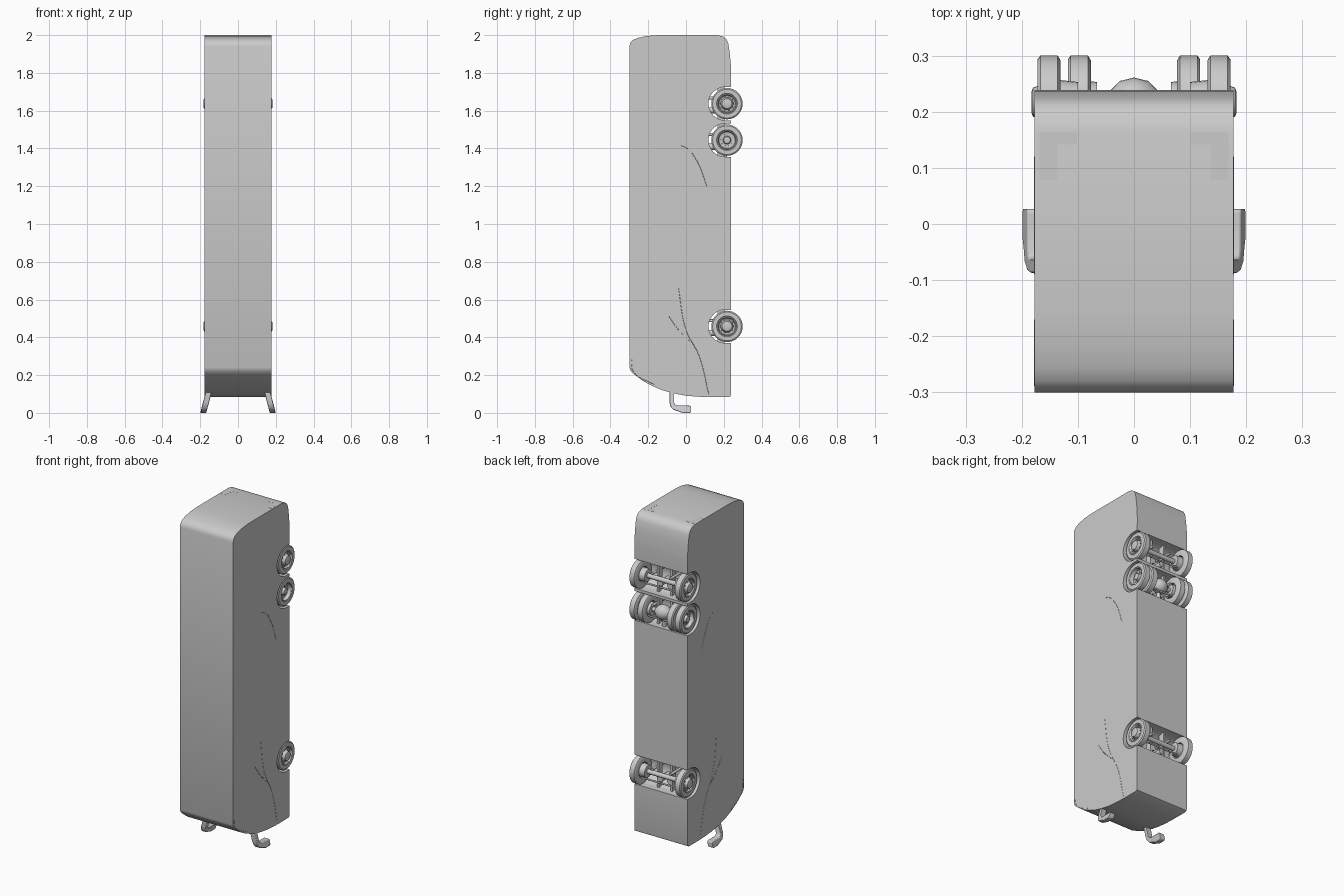
import bpy, bmesh, math
from mathutils import Vector, Matrix

if "Cube" in bpy.data.objects:
    bpy.data.objects.remove(bpy.data.objects["Cube"])

HALF = 0.177                      # half width of the body
AXLE_Y = 0.217
FRONT, DRIVE, TAG = 0.458, 1.444, 1.637


def finish(name, bm, angle=35):
    bmesh.ops.recalc_face_normals(bm, faces=bm.faces)
    me = bpy.data.meshes.new(name)
    bm.to_mesh(me)
    bm.free()
    ob = bpy.data.objects.new(name, me)
    bpy.context.collection.objects.link(ob)
    bpy.ops.object.select_all(action='DESELECT')
    ob.select_set(True)
    bpy.context.view_layer.objects.active = ob
    bpy.ops.object.shade_smooth_by_angle(angle=math.radians(angle))
    return ob


def extrude_x(name, pts, x0, x1, angle=35):
    """Prism along x from a (y, z) outline."""
    bm = bmesh.new()
    f = bm.faces.new([bm.verts.new((x0, y, z)) for y, z in pts])
    r = bmesh.ops.extrude_face_region(bm, geom=[f])
    vs = [v for v in r['geom'] if isinstance(v, bmesh.types.BMVert)]
    bmesh.ops.translate(bm, verts=vs, vec=(x1 - x0, 0, 0))
    bmesh.ops.triangulate(bm, faces=[f for f in bm.faces if len(f.verts) > 4])
    return finish(name, bm, angle)


def box(name, c, s):
    bm = bmesh.new()
    bmesh.ops.create_cube(bm, size=1, matrix=Matrix.Translation(c) @ Matrix.Diagonal((*s, 1)))
    return finish(name, bm)


def lathe_x(name, prof, y, z, side=1, seg=36):
    """Revolve (x, radius) points about an x axis through (y, z)."""
    bm = bmesh.new()
    vs = [bm.verts.new((side * x, y + r, z)) for x, r in prof]
    es = [bm.edges.new(p) for p in zip(vs, vs[1:])]
    bmesh.ops.spin(bm, geom=vs + es, cent=(0, y, z), axis=(1, 0, 0),
                   angle=2 * math.pi, steps=seg, use_merge=True)
    bmesh.ops.remove_doubles(bm, verts=bm.verts, dist=1e-5)
    return finish(name, bm)


def rod(name, a, b, r, seg=12):
    a, b = Vector(a), Vector(b)
    d = b - a
    m = Matrix.Translation((a + b) / 2) @ d.to_track_quat('Z', 'Y').to_matrix().to_4x4()
    bm = bmesh.new()
    bmesh.ops.create_cone(bm, cap_ends=True, segments=seg, radius1=r, radius2=r,
                          depth=d.length, matrix=m)
    return finish(name, bm)


def line(name, pts, r=0.0012):
    """Thin seam following a smooth path."""
    cu = bpy.data.curves.new(name, 'CURVE')
    cu.dimensions, cu.bevel_depth, cu.bevel_resolution = '3D', r, 0
    cu.resolution_u = 6
    sp = cu.splines.new('BEZIER')
    sp.bezier_points.add(len(pts) - 1)
    for bp, p in zip(sp.bezier_points, pts):
        bp.co = p
        bp.handle_left_type = bp.handle_right_type = 'AUTO'
    bpy.context.collection.objects.link(bpy.data.objects.new(name, cu))


# Body shell: side outline with the wheel arches, extruded across the width
def arch(z, r=0.088, y=0.207, n=20):
    pts = [(y + r * math.sin(math.pi * -i / n), z - r * math.cos(math.pi * i / n))
           for i in range(n + 1)]
    return [(0.238, z - r)] + pts + [(0.238, z + r)]


outline = [(-0.3, 0.24), (-0.293, 0.222), (-0.275, 0.205), (-0.23, 0.17), (-0.18, 0.143),
           (-0.12, 0.118), (-0.06, 0.102), (0.0, 0.091), (0.06, 0.086), (0.12, 0.083),
           (0.225, 0.083), (0.235, 0.088), (0.238, 0.1)]
outline += arch(FRONT) + arch(DRIVE) + arch(TAG)
outline += [(0.239, 1.8), (0.237, 1.85), (0.232, 1.9), (0.224, 1.955), (0.213, 1.98),
            (0.195, 1.993), (0.165, 2.0), (-0.15, 2.0), (-0.21, 1.995), (-0.255, 1.985),
            (-0.28, 1.975), (-0.295, 1.96), (-0.3, 1.94)]
extrude_x("body_shell", outline, -HALF, HALF)

# Wheels: x measured outward from the tyre's outer face
tyre = [(-0.041, 0.045), (-0.041, 0.075), (-0.036, 0.083), (-0.005, 0.083), (0, 0.076),
        (0, 0.055), (-0.003, 0.052)]
rim_out = [(-0.003, 0.052), (-0.001, 0.048), (-0.01, 0.043), (-0.013, 0.034), (-0.001, 0.029),
           (0.008, 0.026), (0.011, 0.018), (0.011, 0)]
rim_deep = [(-0.003, 0.052), (-0.002, 0.048), (-0.022, 0.043), (-0.026, 0.022),
            (-0.006, 0.018), (-0.004, 0.012), (-0.004, 0)]


def wheel(name, z, face, rim, side):
    prof = [(-0.041, 0), (-0.041, 0.018), (-0.025, 0.022), (-0.025, 0.042)] + tyre + rim[1:]
    lathe_x(name, [(face + x, r) for x, r in prof], AXLE_Y, z, side)


def bolts(name, z, x, ring, n, side):
    bm = bmesh.new()
    for i in range(n):
        a = 2 * math.pi * i / n
        p = (side * x, AXLE_Y + ring * math.cos(a), z + ring * math.sin(a))
        bmesh.ops.create_cone(bm, cap_ends=True, segments=6, radius1=0.0035, radius2=0.003,
                              depth=0.009,
                              matrix=Matrix.Translation(p) @ Matrix.Rotation(math.pi / 2, 4, 'Y'))
    finish(name, bm)


for side, tag in ((1, "right"), (-1, "left")):
    wheel(f"front_wheel_{tag}", FRONT, 0.172, rim_out, side)
    wheel(f"tag_wheel_{tag}", TAG, 0.172, rim_out, side)
    wheel(f"drive_wheel_outer_{tag}", DRIVE, 0.172, rim_deep, side)
    wheel(f"drive_wheel_inner_{tag}", DRIVE, 0.118, rim_deep, side)
    bolts(f"front_wheel_bolts_{tag}", FRONT, 0.164, 0.037, 10, side)
    bolts(f"tag_wheel_bolts_{tag}", TAG, 0.164, 0.037, 10, side)
    bolts(f"drive_wheel_bolts_{tag}", DRIVE, 0.149, 0.031, 10, side)

# Axles and running gear inside the open wheel wells
for z, name in ((FRONT, "front"), (DRIVE, "drive"), (TAG, "tag")):
    rod(f"{name}_axle", (-0.15, AXLE_Y, z), (0.15, AXLE_Y, z), 0.014)
    inner = 0.066 if name == "drive" else 0.1
    for s, tag in ((1, "right"), (-1, "left")):
        box(f"{name}_chassis_rail_{tag}", (s * 0.045, 0.185, z), (0.012, 0.035, 0.178))
        lathe_x(f"{name}_brake_drum_{tag}",
                [(inner, 0), (inner, 0.036), (inner + 0.035, 0.04), (inner + 0.035, 0)],
                AXLE_Y, z, s, 24)
        rod(f"{name}_shock_absorber_{tag}", (s * 0.06, 0.12, z + 0.03),
            (s * 0.06, 0.235, z + 0.03), 0.008)
        rod(f"{name}_air_spring_{tag}", (s * 0.03, 0.12, z - 0.035),
            (s * 0.03, 0.2, z - 0.035), 0.016, 16)
    rod(f"{name}_tie_rod", (-0.11, 0.232, z - 0.04), (0.11, 0.232, z - 0.04), 0.005)

# Differential with drive shaft
lathe_x("differential", [(-0.045, 0), (-0.043, 0.02), (-0.025, 0.038), (0, 0.044),
                         (0.025, 0.038), (0.043, 0.02), (0.045, 0)], AXLE_Y, DRIVE, 1, 24)
rod("drive_shaft", (0, 0.205, 1.35), (0, 0.21, DRIVE), 0.012)
box("axle_cross_member", (0, 0.22, 1.5405), (0.16, 0.035, 0.012))

# Hooked mirror arms, leaning outward as they drop past the nose
hook = [(-0.087, 0.125), (-0.087, 0.055), (-0.082, 0.034), (-0.068, 0.017), (-0.045, 0.01),
        (-0.02, 0.0), (0.02, 0.0), (0.027, 0.006), (0.027, 0.034), (0.022, 0.038),
        (-0.045, 0.038), (-0.057, 0.043), (-0.063, 0.054), (-0.063, 0.125)]
for s, tag in ((1, "right"), (-1, "left")):
    ob = extrude_x(f"mirror_arm_{tag}", hook, -0.016, 0.016)
    for v in ob.data.vertices:
        v.co.x = s * (v.co.x + 0.184 - 0.26 * v.co.z)
    bev = ob.modifiers.new("rounding", 'BEVEL')
    bev.width, bev.segments, bev.limit_method = 0.004, 2, 'ANGLE'

# Tail lamps on the rear panel, nearly flush
for s, tag in ((1, "right"), (-1, "left")):
    box(f"tail_lamp_bar_{tag}", (s * 0.135, 0.153, 1.9995), (0.066, 0.022, 0.002))
    box(f"tail_lamp_stem_{tag}", (s * 0.152, 0.11, 1.9995), (0.032, 0.064, 0.002))

# Faint seams on the sides
for s, tag in ((1, "right"), (-1, "left")):
    x = s * HALF
    seams = {"window_sweep": [(-0.03, 1.415), (0.0, 1.405), (0.06, 1.33), (0.11, 1.2)],
             "front_sweep": [(-0.04, 0.66), (0.0, 0.44), (0.07, 0.3), (0.12, 0.1)],
             "door_edge": [(-0.09, 0.51), (-0.04, 0.44), (0.02, 0.38)],
             "nose_trim": [(-0.287, 0.29), (-0.28, 0.22), (-0.17, 0.15)]}
    for name, pts in seams.items():
        line(f"{name}_{tag}", [(x, y, z) for y, z in pts])
